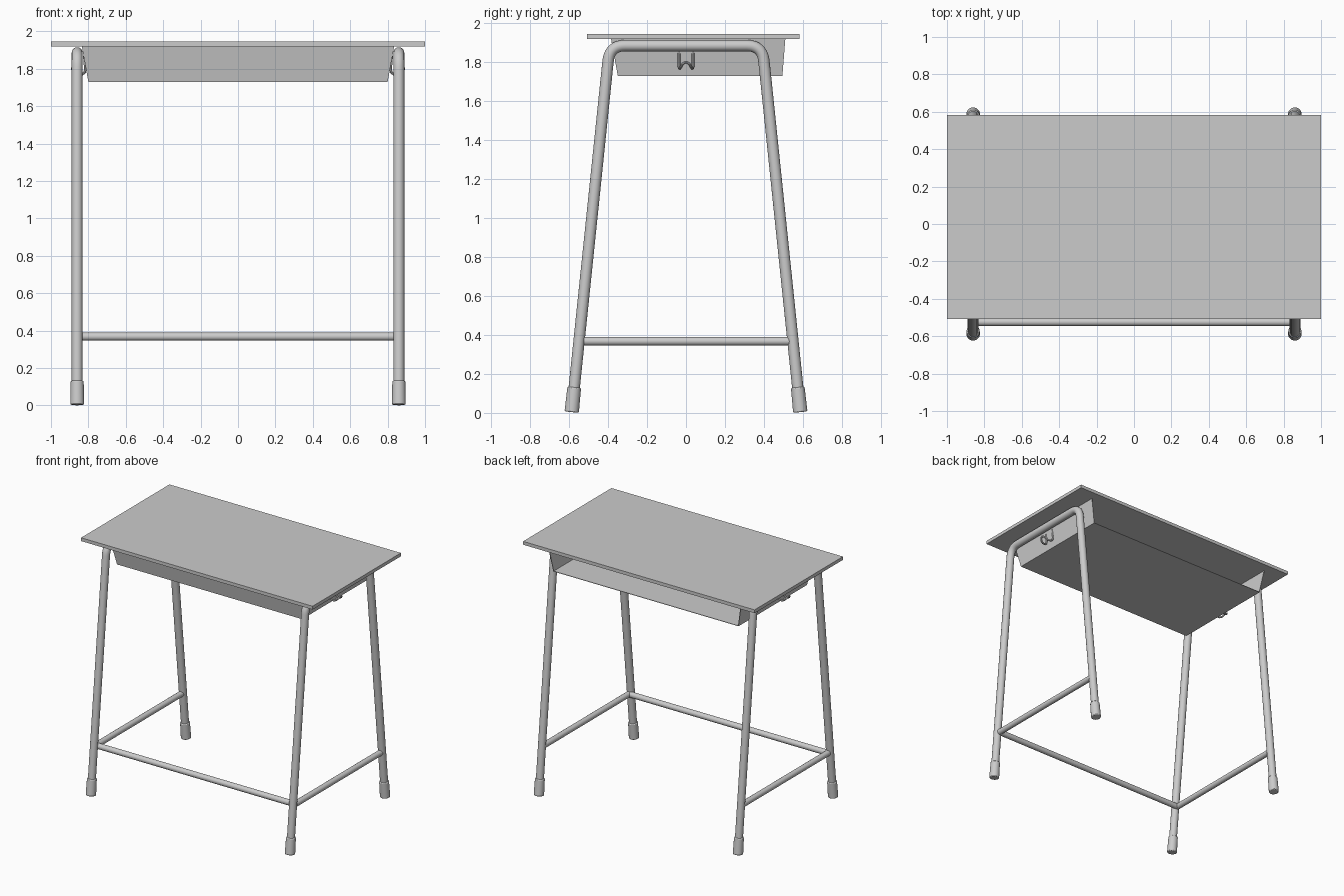
import bpy, bmesh
from math import radians
from mathutils import Vector

if "Cube" in bpy.data.objects:
    bpy.data.objects.remove(bpy.data.objects["Cube"])

grey = bpy.data.materials.new("plain grey")
grey.use_nodes = True
grey.diffuse_color = (0.6, 0.6, 0.6, 1)
grey.node_tree.nodes["Principled BSDF"].inputs["Base Color"].default_value = (0.6, 0.6, 0.6, 1)


def activate(obj):
    bpy.ops.object.select_all(action="DESELECT")
    obj.select_set(True)
    bpy.context.view_layer.objects.active = obj


def finish(obj, name, smooth=True):
    obj.name = name
    obj.data.materials.clear()
    obj.data.materials.append(grey)
    if smooth:
        activate(obj)
        bpy.ops.object.shade_smooth_by_angle(angle=radians(40))
    return obj


def tube(name, points, radius, resolution=6):
    """Round capped tube swept along a list of points."""
    curve = bpy.data.curves.new(name, "CURVE")
    curve.dimensions = "3D"
    curve.bevel_depth = radius
    curve.bevel_resolution = resolution
    curve.use_fill_caps = True
    spline = curve.splines.new("POLY")
    spline.points.add(len(points) - 1)
    for p, co in zip(spline.points, points):
        p.co = (*co, 1)
    obj = bpy.data.objects.new(name, curve)
    bpy.context.collection.objects.link(obj)
    activate(obj)
    bpy.ops.object.convert(target="MESH")
    return finish(bpy.context.object, name)


def fillet(a, corner, b, size, steps=10):
    """Rounded bend between two straight runs."""
    p = corner + (a - corner).normalized() * size
    q = corner + (b - corner).normalized() * size
    return [p * (1 - t) ** 2 + corner * 2 * t * (1 - t) + q * t * t
            for t in (i / steps for i in range(steps + 1))]


# Table top
bpy.ops.mesh.primitive_cube_add(size=1, location=(0, 0.037, 1.932))
top = finish(bpy.context.object, "table_top", smooth=False)
top.scale = (2, 1.09, 0.026)

# Open-backed tray with flared sides
bm = bmesh.new()
low = [bm.verts.new(c) for c in ((-0.80, 0.495, 1.73), (-0.80, -0.35, 1.73),
                                 (0.80, -0.35, 1.73), (0.80, 0.495, 1.73))]
high = [bm.verts.new(c) for c in ((-0.835, 0.51, 1.92), (-0.835, -0.385, 1.92),
                                  (0.835, -0.385, 1.92), (0.835, 0.51, 1.92))]
bm.faces.new(low[::-1])
for i in range(3):
    bm.faces.new((low[i], low[i + 1], high[i + 1], high[i]))
bmesh.ops.recalc_face_normals(bm, faces=bm.faces[:])
bm.normal_update()
floor = min(bm.faces, key=lambda f: f.calc_center_median().z)
if floor.normal.z > 0:
    bmesh.ops.reverse_faces(bm, faces=bm.faces[:])
mesh = bpy.data.meshes.new("tray")
bm.to_mesh(mesh)
bm.free()
tray = bpy.data.objects.new("tray", mesh)
bpy.context.collection.objects.link(tray)
finish(tray, "tray", smooth=False)
shell = tray.modifiers.new("sheet", "SOLIDIFY")
shell.thickness = 0.005
shell.offset = -1

# Side frames, feet, side bars and bag hooks
FOOT_Y, BEND_Y, BEND_Z, LEG_X, BAR_Z = 0.587, 0.392, 1.886, 0.86, 0.368
for side, s in (("left", 1), ("right", -1)):
    x = s * LEG_X
    feet = [Vector((x, k * FOOT_Y, 0.004)) for k in (-1, 1)]
    bends = [Vector((x, k * BEND_Y, BEND_Z)) for k in (-1, 1)]
    axes = [(b - f).normalized() for f, b in zip(feet, bends)]
    path = [feet[0] + axes[0] * 0.02]
    path += fillet(feet[0], bends[0], bends[1], 0.08)
    path += fillet(bends[0], bends[1], feet[1], 0.08)
    path.append(feet[1] + axes[1] * 0.02)
    tube(side + "_leg_frame", path, 0.029)

    for place, foot, axis in zip(("front", "back"), feet, axes):
        bpy.ops.mesh.primitive_cone_add(
            vertices=24, radius1=0.037, radius2=0.035, depth=0.128,
            location=foot + axis * 0.064,
            rotation=axis.to_track_quat("Z", "Y").to_euler())
        cap = bpy.context.object
        edge = cap.modifiers.new("rounded rim", "BEVEL")
        edge.width = 0.006
        edge.segments = 2
        edge.limit_method = "ANGLE"
        finish(cap, f"{side}_{place}_foot")

    tube(side + "_side_bar", [(x, -0.524, BAR_Z), (x, 0.545, BAR_Z)], 0.022)

    half = [(0.822, 0.036, 1.87), (0.816, 0.036, 1.80), (0.82, 0.036, 1.78),
            (0.835, 0.034, 1.769), (0.855, 0.031, 1.768), (0.872, 0.026, 1.777),
            (0.882, 0.018, 1.79), (0.886, 0.009, 1.798)]
    hook = [Vector((s * a, b, c)) for a, b, c in half]
    hook.append(Vector((s * 0.887, 0, 1.801)))
    hook += [Vector((s * a, -b, c)) for a, b, c in reversed(half)]
    tube(side + "_hook", hook, 0.007, 2)

# Front foot bar
tube("front_bar", [(-LEG_X, -0.524, BAR_Z), (LEG_X, -0.524, BAR_Z)], 0.022)
